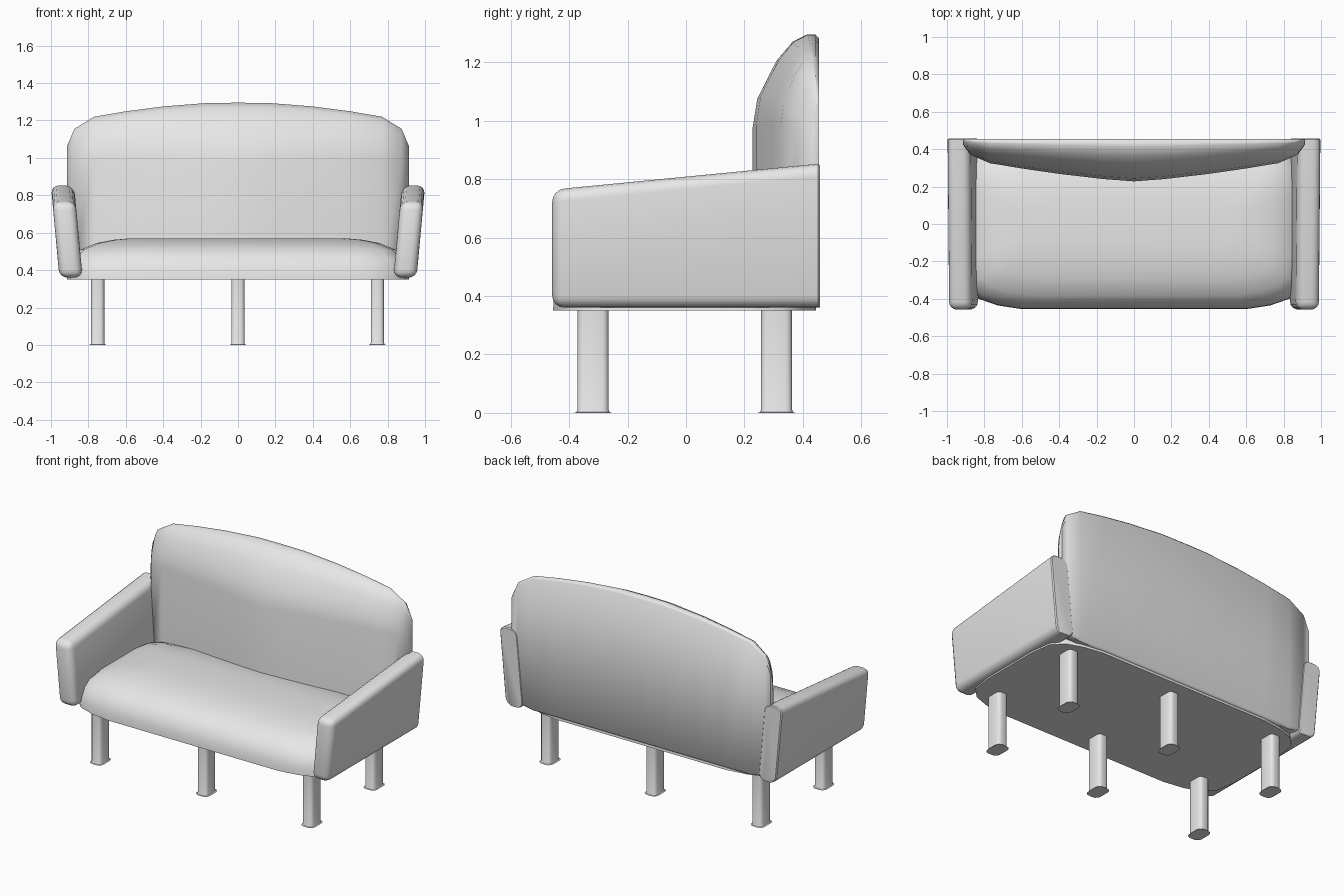
import bpy, bmesh, math
from mathutils import Vector

cube = bpy.data.objects.get("Cube")
if cube:
    bpy.data.objects.remove(cube, do_unlink=True)

grey = bpy.data.materials.new("light_grey")
grey.use_nodes = True
grey.diffuse_color = (0.8, 0.8, 0.8, 1)
grey.node_tree.nodes["Principled BSDF"].inputs["Base Color"].default_value = (0.8, 0.8, 0.8, 1)


def finish(name, bm, angle=40):
    bmesh.ops.recalc_face_normals(bm, faces=bm.faces[:])
    mesh = bpy.data.meshes.new(name)
    bm.to_mesh(mesh)
    bm.free()
    obj = bpy.data.objects.new(name, mesh)
    bpy.context.collection.objects.link(obj)
    mesh.materials.append(grey)
    bpy.ops.object.select_all(action='DESELECT')
    obj.select_set(True)
    bpy.context.view_layer.objects.active = obj
    bpy.ops.object.shade_smooth_by_angle(angle=math.radians(angle))
    return obj


def loft(rings):
    """Skin closed rings of equal length and cap both ends."""
    bm = bmesh.new()
    loops = [[bm.verts.new(p) for p in ring] for ring in rings]
    n = len(loops[0])
    for a, b in zip(loops, loops[1:]):
        for i in range(n):
            j = (i + 1) % n
            bm.faces.new((a[i], a[j], b[j], b[i]))
    bm.faces.new(loops[0])
    bm.faces.new(loops[-1])
    return bm


def box(corners):
    """Eight corners: bottom loop of four, then top loop of four."""
    return loft([corners[:4], corners[4:]])


def bevel(bm, edges, width, segments):
    bmesh.ops.bevel(bm, geom=edges, offset=width, segments=segments,
                    profile=0.5, affect='EDGES', clamp_overlap=True)


# Seat: rounded outline rising in shrinking rings to a soft crown
quarter = [(0.6, 0.45), (0.73, 0.43), (0.83, 0.395), (0.895, 0.33), (0.915, 0.2)]
outline = (quarter + [(x, -y) for x, y in reversed(quarter)]
           + [(-x, -y) for x, y in quarter] + [(-x, y) for x, y in reversed(quarter)])
rings = []
for inset, z in [(0, 0.35), (0.003, 0.4), (0.025, 0.46), (0.075, 0.51),
                 (0.16, 0.545), (0.25, 0.562), (0.34, 0.57)]:
    sx, sy = 1 - inset / 0.915, 1 - inset / 0.45
    rings.append([(x * sx, y * sy - 0.005, z) for x, y in outline])
finish("seat", loft(rings), 50)

# Backrest: side profile swept across, thinning and dropping toward the ends
REAR = 0.455
shoulder = [(0, 0.32), (0.07, 0.22), (0.36, 0.09), (0.6, 0.025), (0.82, 0.0)]
half = [(0.0, 0.228, 1.295, 0.365), (0.16, 0.24, 1.294, 0.365), (0.4, 0.268, 1.275, 0.365),
        (0.6, 0.297, 1.249, 0.365), (0.77, 0.325, 1.22, 0.365), (0.875, 0.37, 1.155, 0.385),
        (0.915, 0.425, 1.06, 0.43)]
stations = [(-x, f, t, b) for x, f, t, b in reversed(half[1:])] + half
rings = []
for x, front, top, low in stations:
    depth = REAR - front
    lip = min(0.012, depth * 0.3)
    drop = depth / (REAR - 0.228)
    ring = [(x, REAR, low + lip), (x, REAR - lip, low), (x, front, low + lip)]
    ring += [(x, front + depth * u, top - d * (0.35 + 0.65 * drop)) for u, d in shoulder]
    ring += [(x, REAR - lip, top), (x, REAR, top - lip)]
    rings.append(ring)
finish("backrest", loft(rings), 50)

# Arms: slabs leaning outward, rising to the rear, with rounded edges
for side, label in ((1, "left"), (-1, "right")):
    def arm_corner(y, z, offset):
        centre = 0.893 + (z - 0.36) * 0.092
        return Vector((side * (centre + offset), y, z))
    F, B, W = -0.458, 0.458, 0.062
    corners = [arm_corner(y, z, o) for zf, zb in ((0.36, 0.36), (0.764, 0.853))
               for y, z, o in ((F, zf, -W), (F, zf, W), (B, zb, W), (B, zb, -W))]
    bm = box(corners)
    rear = [e for e in bm.edges if all(v.co.y > 0 for v in e.verts)]
    bevel(bm, [e for e in bm.edges if e not in rear], 0.042, 4)
    rear = [e for e in bm.edges if all(v.co.y > B - 0.001 for v in e.verts)]
    bevel(bm, rear, 0.006, 1)
    finish(label + "_arm", bm)

# Legs: six flat posts with rounded corners and softened feet
for row, y in (("front", -0.318), ("back", 0.31)):
    for label, x in (("right", -0.75), ("middle", 0), ("left", 0.745)):
        w, d = 0.035, 0.053
        bm = box([(x + sx * w, y + sy * d, z) for z in (0, 0.38)
                  for sx, sy in ((-1, -1), (1, -1), (1, 1), (-1, 1))])
        posts = [e for e in bm.edges if abs(e.verts[0].co.z - e.verts[1].co.z) > 0.1]
        bevel(bm, posts, 0.022, 3)
        feet = [e for e in bm.edges if all(v.co.z < 0.001 for v in e.verts)]
        bevel(bm, feet, 0.011, 2)
        finish(row + "_" + label + "_leg", bm)
